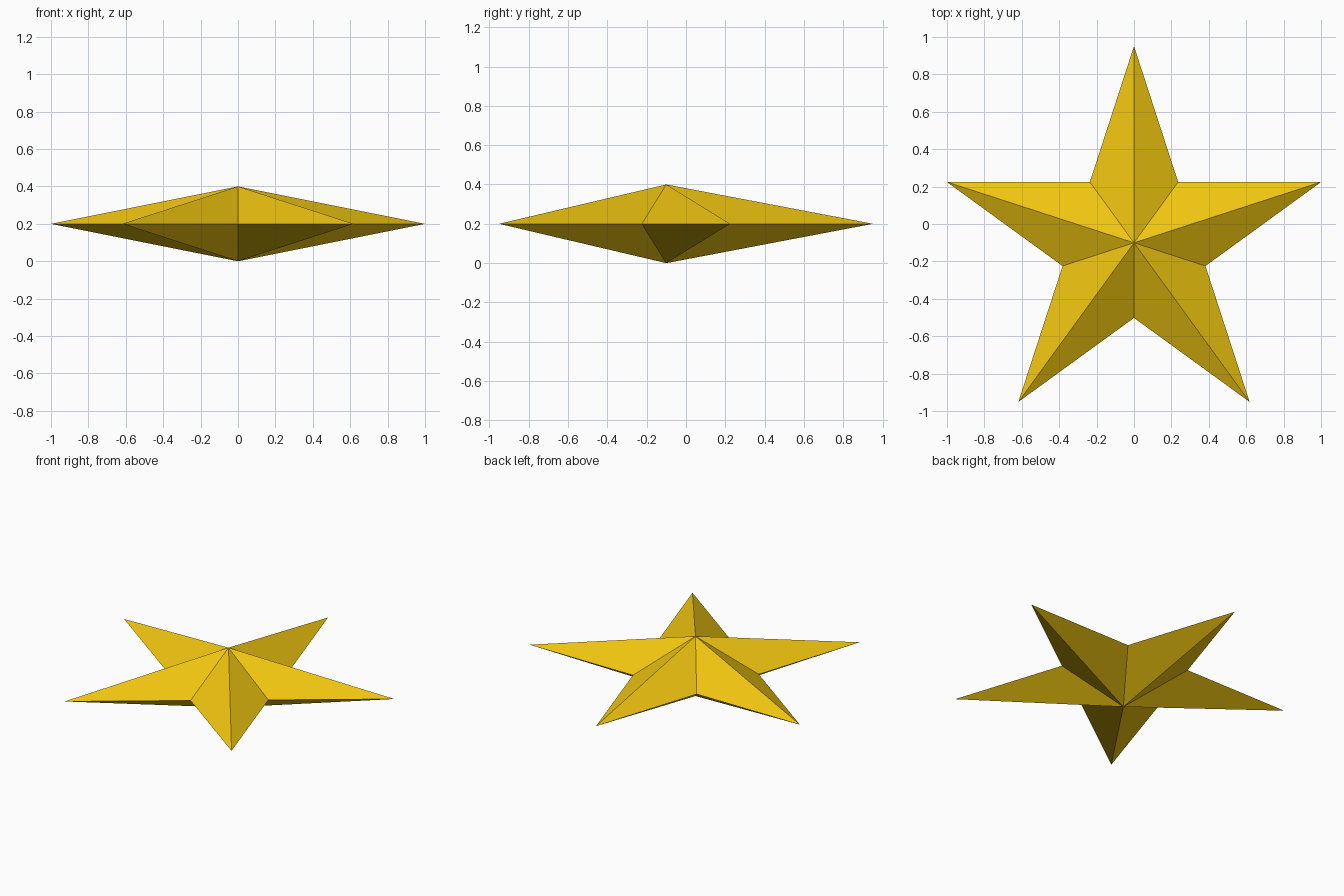
import bpy, bmesh
from math import sin, cos, pi

if "Cube" in bpy.data.objects:
    bpy.data.objects.remove(bpy.data.objects["Cube"])

POINTS = 5
OUTER = 1 / cos(pi / 10)                      # side tips reach x = +-1
INNER = OUTER * cos(2 * pi / 5) / cos(pi / 5)  # regular pentagram notch
CENTRE_Y = OUTER * (1 + cos(pi / 5)) / 2 - OUTER
MID_Z, HALF = 0.2, 0.2

bm = bmesh.new()

# Star outline, alternating tips and notches, first tip towards +y
rim = []
for i in range(2 * POINTS):
    r = INNER if i % 2 else OUTER
    a = pi / 2 + i * pi / POINTS
    rim.append(bm.verts.new((r * cos(a), CENTRE_Y + r * sin(a), MID_Z)))

# Flat facets rising to a peak above and a peak below
for side in (1, -1):
    peak = bm.verts.new((0, CENTRE_Y, MID_Z + side * HALF))
    for i, v in enumerate(rim):
        bm.faces.new((v, rim[(i + 1) % len(rim)], peak)[::side])

bmesh.ops.recalc_face_normals(bm, faces=bm.faces)
mesh = bpy.data.meshes.new("star")
bm.to_mesh(mesh)
bm.free()

# Gold colour
gold = bpy.data.materials.new("gold")
gold.diffuse_color = (0.87, 0.56, 0.005, 1)
gold.use_nodes = True
gold.node_tree.nodes["Principled BSDF"].inputs["Base Color"].default_value = gold.diffuse_color
mesh.materials.append(gold)

star = bpy.data.objects.new("star", mesh)
bpy.context.collection.objects.link(star)
